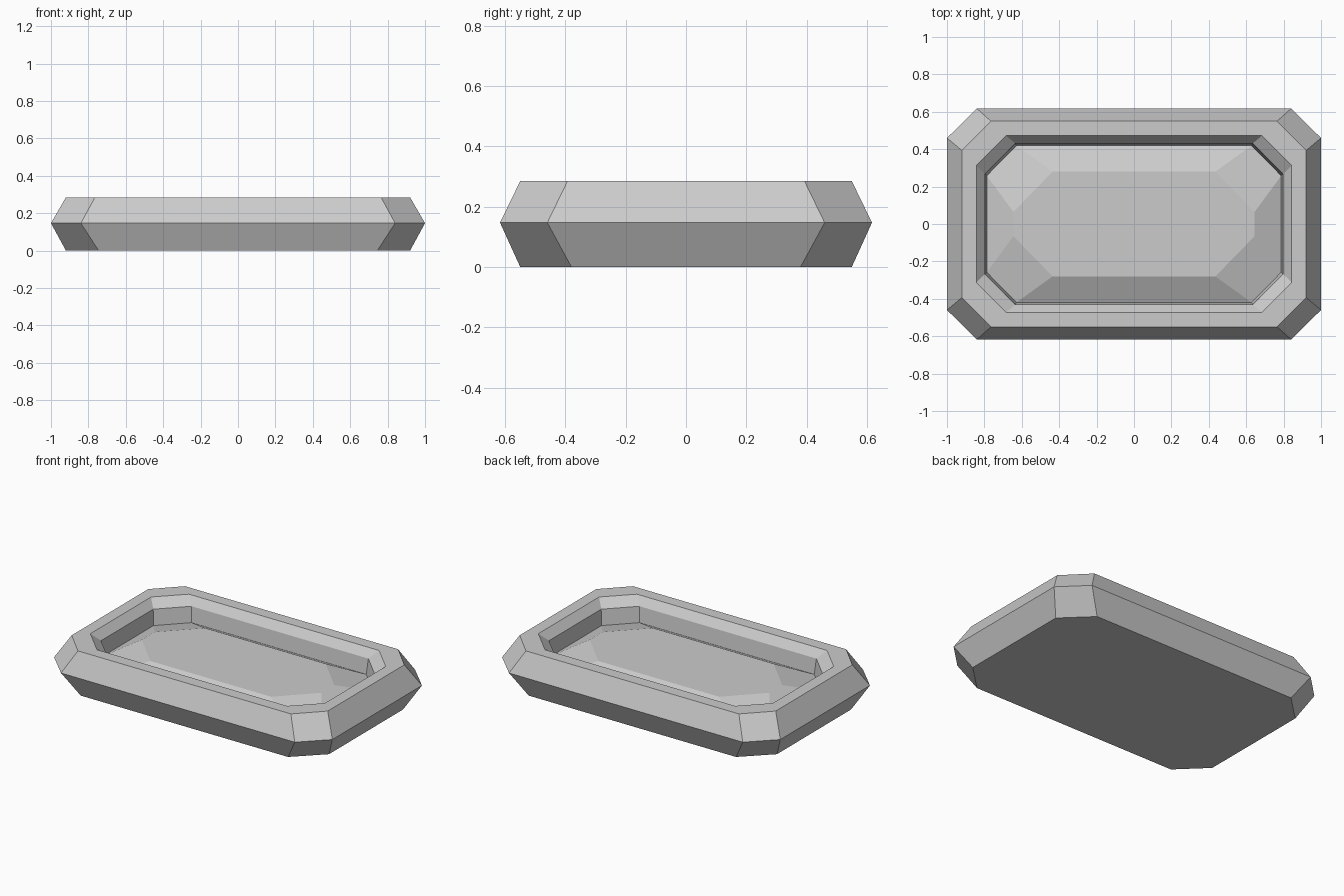
import bpy
import bmesh

default = bpy.data.objects.get("Cube")
if default:
    bpy.data.objects.remove(default, do_unlink=True)

# Single grey material
grey = bpy.data.materials.new("light_grey")
grey.use_nodes = True
colour = (0.6, 0.6, 0.6, 1)
grey.diffuse_color = colour
grey.node_tree.nodes["Principled BSDF"].inputs["Base Color"].default_value = colour


def octagon(bm, hx, hy, cx, cy, z):
    """Ring of a rectangle with cut corners; cx, cy are where the cuts start."""
    quarter = [(hx, cy), (cx, hy)]
    points = quarter + [(-x, y) for x, y in reversed(quarter)]
    points += [(-x, -y) for x, y in points]
    return [bm.verts.new((x, y, z)) for x, y in points]


def stacked_rings(name, rings):
    """Bridge consecutive octagons and cap both ends."""
    bm = bmesh.new()
    loops = [octagon(bm, *ring) for ring in rings]
    for a, b in zip(loops, loops[1:]):
        for i in range(len(a)):
            j = (i + 1) % len(a)
            bm.faces.new((a[i], a[j], b[j], b[i]))
    bm.faces.new(loops[0][::-1])
    bm.faces.new(loops[-1])
    bmesh.ops.recalc_face_normals(bm, faces=bm.faces)
    mesh = bpy.data.meshes.new(name)
    bm.to_mesh(mesh)
    bm.free()
    mesh.materials.append(grey)
    obj = bpy.data.objects.new(name, mesh)
    bpy.context.collection.objects.link(obj)
    return obj


# Tray: base, widest girdle, rim, inner bevel, recess wall, raised faceted floor
stacked_rings("faceted_tray", [
    (0.92, 0.55, 0.745, 0.38, 0.0),
    (1.0, 0.617, 0.84, 0.46, 0.147),
    (0.92, 0.55, 0.765, 0.393, 0.285),
    (0.843, 0.472, 0.683, 0.312, 0.285),
    (0.797, 0.431, 0.635, 0.268, 0.235),
    (0.787, 0.419, 0.628, 0.258, 0.135),
    (0.645, 0.28, 0.435, 0.065, 0.205),
])
